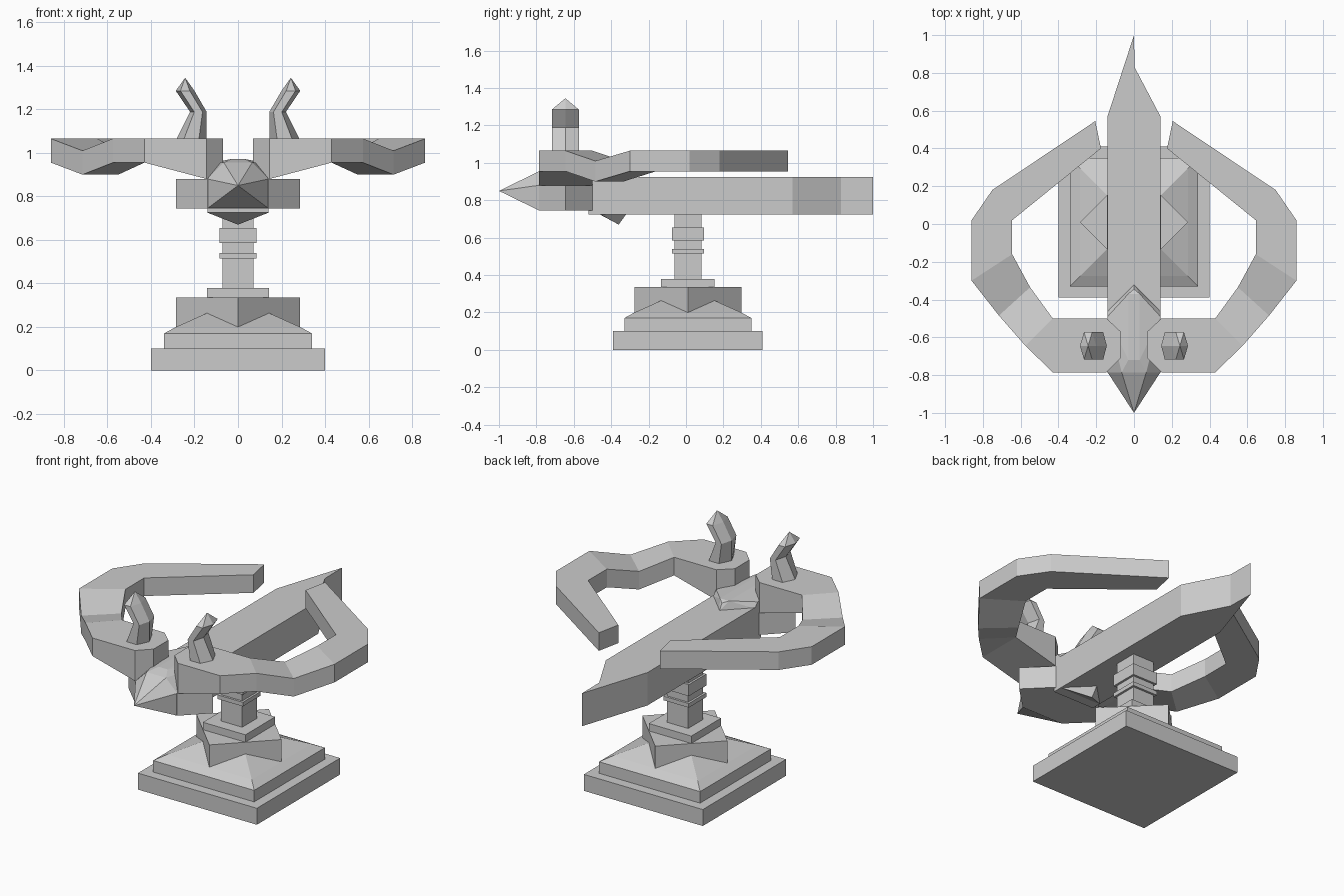
import bpy, bmesh
from math import pi, sqrt
from mathutils import Vector

if "Cube" in bpy.data.objects:
    bpy.data.objects.remove(bpy.data.objects["Cube"])

CY = 0.01  # pedestal centre in y


def finish(bm, name):
    bmesh.ops.remove_doubles(bm, verts=bm.verts, dist=0.0005)
    bmesh.ops.dissolve_degenerate(bm, dist=0.0005, edges=bm.edges)
    bmesh.ops.recalc_face_normals(bm, faces=bm.faces)
    me = bpy.data.meshes.new(name)
    bm.to_mesh(me)
    bm.free()
    ob = bpy.data.objects.new(name, me)
    bpy.context.collection.objects.link(ob)
    return ob


def loft(name, rings):
    bm = bmesh.new()
    vs = [[bm.verts.new(p) for p in r] for r in rings]
    n = len(rings[0])
    for a, b in zip(vs, vs[1:]):
        for i in range(n):
            j = (i + 1) % n
            bm.faces.new((a[i], a[j], b[j], b[i]))
    bm.faces.new(vs[0])
    bm.faces.new(vs[-1])
    return finish(bm, name)


def hull(name, pts):
    bm = bmesh.new()
    for p in pts:
        bm.verts.new(p)
    bmesh.ops.convex_hull(bm, input=bm.verts)
    return finish(bm, name)


def prism(name, outline, z0, z1):
    return loft(name, [[(x, y, z) for x, y in outline] for z in (z0, z1)])


def square(r):
    return [(-r, CY - r), (r, CY - r), (r, CY + r), (-r, CY + r)]


def both(*pts):
    return [(s * x, y, z) for x, y, z in pts for s in (-1, 1)]


def mirror(ob):
    m = ob.modifiers.new("mirror", 'MIRROR')
    m.use_mirror_merge = False


# Stepped base and pedestal
prism("base_plinth", square(0.40), 0, 0.10)
prism("base_step", square(0.34), 0.10, 0.17)
loft("base_slope", [[(x, y, z) for x, y in square(r)]
                    for r, z in ((0.34, 0.17), (0.285, 0.20), (0.14, 0.265))])
d = 0.286
prism("turned_block", [(0, CY - d), (d, CY), (0, CY + d), (-d, CY)], 0.18, 0.335)
prism("column_foot", square(0.143), 0.335, 0.38)
prism("column", square(0.072), 0.38, 0.73)
prism("thin_collar", square(0.085), 0.515, 0.54)
prism("thick_collar", square(0.085), 0.585, 0.655)

# Main beam with an uneven pointed tail
prism("beam", [(-0.14, -0.52), (0.14, -0.52), (0.14, 0.57), (0.003, 0.83),
               (0, 1.0), (-0.14, 0.57)], 0.725, 0.925)

# Head block, beak and keels
prism("head_block", [(0.14, -0.787), (0.285, -0.645), (0.14, -0.50),
                     (-0.14, -0.50), (-0.285, -0.645), (-0.14, -0.787)], 0.745, 0.88)
hull("beak", both((0.14, -0.785, 0.745), (0.14, -0.785, 0.88), (0.065, -0.785, 0.955))
     + [(0, -1.0, 0.85)])
hull("head_ridge", both((0.14, -0.785, 0.88), (0.065, -0.785, 0.955), (0.03, -0.72, 0.972),
                        (0.03, -0.37, 0.972), (0.14, -0.46, 0.92), (0.14, -0.49, 0.95))
     + [(0, -0.32, 0.92), (0, -0.345, 0.96)])
hull("chin_keel", both((0.14, -0.50, 0.745), (0.14, -0.46, 0.725))
     + [(0, -0.36, 0.67), (0, -0.32, 0.725)])

# Curved bow arms: inner xy, outer xy, top z, bottom z
sections = [
    ((0.07, -0.57), (0.07, -0.71), 1.065, 0.88),
    ((0.145, -0.50), (0.145, -0.785), 1.065, 0.88),
    ((0.43, -0.50), (0.43, -0.785), 1.065, 0.955),
    ((0.43, -0.50), (0.575, -0.645), 1.065, 0.955),
    ((0.55, -0.335), (0.715, -0.485), 1.01, 0.90),
    ((0.645, -0.16), (0.86, -0.30), 1.065, 0.955),
    ((0.645, 0.02), (0.86, 0.02), 1.065, 0.955),
    ((0.645, 0.02), (0.75, 0.18), 1.065, 0.955),
    ((0.175, 0.40), (0.205, 0.545), 1.065, 0.955),
]
mirror(loft("bow_arm", [[(*i, t), (*o, t), (*o, b), (*i, b)] for i, o, t, b in sections]))

# Bent six-sided horns: centre x, half width, z
hexagon = [(1, 0), (0.5, 0.072), (-0.5, 0.072), (-1, 0), (-0.5, -0.072), (0.5, -0.072)]
bends = [(0.215, 0.07, 1.06), (0.182, 0.038, 1.188), (0.243, 0.043, 1.285), (0.243, 0.0, 1.345)]
mirror(loft("horn", [[(c + h * u, -0.645 + (v if h else 0), z) for u, v in hexagon]
                     for c, h, z in bends[:3]]))
mirror(hull("horn_tip", [(0.243 + 0.043 * u, -0.645 + v, 1.285) for u, v in hexagon]
            + [(0.243, -0.645, 1.345)]))
